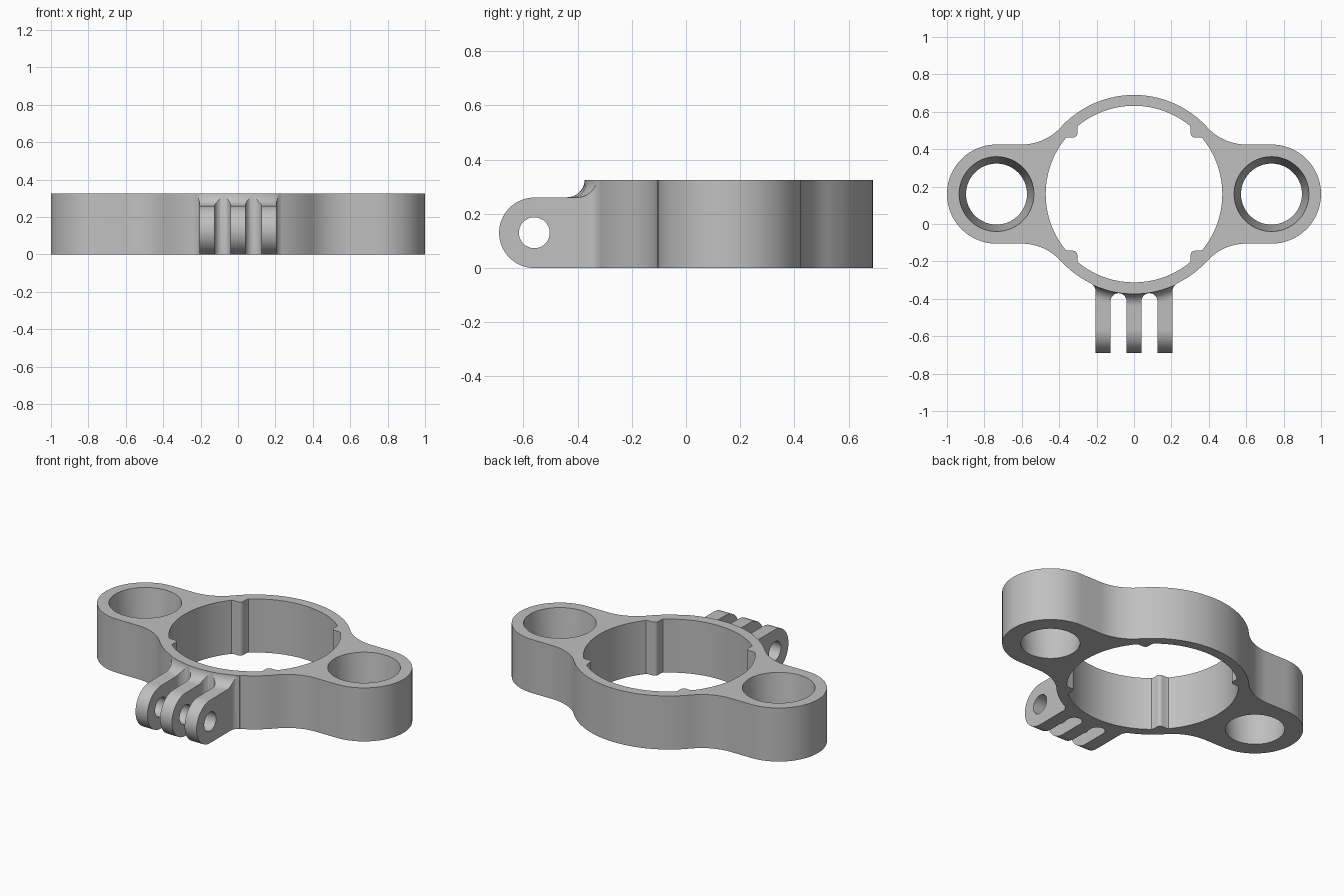
import bpy, bmesh
from math import sin, cos, radians, sqrt, atan2, degrees

if "Cube" in bpy.data.objects:
    bpy.data.objects.remove(bpy.data.objects["Cube"])

HEIGHT = 0.325
RING_Y = 0.16      # centre of the ring in y
RING_R = 0.53
LOBE_X, LOBE_R = 0.735, 0.265

grey = bpy.data.materials.new("plain_grey")
grey.use_nodes = True
grey.diffuse_color = (0.53, 0.53, 0.53, 1)
grey.node_tree.nodes["Principled BSDF"].inputs["Base Color"].default_value = (0.53, 0.53, 0.53, 1)


def arc(cx, cy, r, a0, a1, n):
    """Points on an arc, angles in degrees."""
    steps = [radians(a0 + (a1 - a0) * i / n) for i in range(n + 1)]
    return [(cx + r * cos(a), cy + r * sin(a)) for a in steps]


def circle(cx, cy, r, n=72):
    return arc(cx, cy, r, 0, 360, n)[:-1]


def tidy(points):
    """Drop points that repeat the one before."""
    out = []
    for p in points:
        if not out or abs(p[0] - out[-1][0]) + abs(p[1] - out[-1][1]) > 1e-4:
            out.append(p)
    return out


def mirror_quarter(q):
    """Quarter outline from the x axis to the y axis, made into a full loop."""
    q = tidy(q)
    half = q + [(-x, y) for x, y in reversed(q[:-1])]
    full = half + [(x, -y) for x, y in reversed(half[1:-1])]
    return [(x, y + RING_Y) for x, y in full]


def at_z(points, z):
    return [(x, y, z) for x, y in points]


def solid(name, tubes, normal):
    """Skin each tube of sections, then cap both ends (inner tubes are holes)."""
    bm = bmesh.new()
    caps = [[], []]
    for sections in tubes:
        rings = [[bm.verts.new(p) for p in s] for s in sections]
        for a, b in zip(rings, rings[1:]):
            for i in range(len(a)):
                bm.faces.new((a[i - 1], a[i], b[i], b[i - 1]))
        for cap, ring in zip(caps, (rings[0], rings[-1])):
            cap += [bm.edges.get((ring[i - 1], ring[i])) for i in range(len(ring))]
    for cap in caps:
        bmesh.ops.triangle_fill(bm, edges=cap, use_beauty=True, normal=normal)
    bmesh.ops.recalc_face_normals(bm, faces=bm.faces[:])
    mesh = bpy.data.meshes.new(name)
    bm.to_mesh(mesh)
    bm.free()
    mesh.materials.append(grey)
    obj = bpy.data.objects.new(name, mesh)
    bpy.context.collection.objects.link(obj)
    return obj


def smooth(obj):
    bpy.ops.object.select_all(action='DESELECT')
    obj.select_set(True)
    bpy.context.view_layer.objects.active = obj
    bpy.ops.object.shade_smooth_by_angle(angle=radians(30))


# Outer outline: end lobe, concave blend, ring
blend_x = 0.6
blend_r = (blend_x**2 + LOBE_R**2 - RING_R**2) / (2 * (RING_R - LOBE_R))
blend_y = LOBE_R + blend_r
meet = degrees(atan2(blend_y, blend_x))
outer = mirror_quarter(arc(LOBE_X, 0, LOBE_R, 0, 90, 24)
                       + arc(blend_x, blend_y, blend_r, -90, meet - 180, 14)
                       + arc(0, 0, RING_R, meet, 90, 18))

# Inner outline: round bore with a small rounded rib in each quarter
BORE_R = 0.472
rib = [(0.366, 0.299), (0.354, 0.303)] + arc(0.325, 0.325, 0.022, -90, -180, 6)
rib += [(0.303, 0.354), (0.299, 0.366)]
bore = mirror_quarter(arc(0, 0, BORE_R, 0, 38, 16) + rib + arc(0, 0, BORE_R, 52, 90, 16))

# Body with tapered holes in the lobes
tubes = [[at_z(loop, 0), at_z(loop, HEIGHT)] for loop in (outer, bore)]
for side in (-1, 1):
    tubes.append([at_z(circle(side * LOBE_X, RING_Y, 0.163), 0),
                  at_z(circle(side * LOBE_X, RING_Y, 0.2), HEIGHT)])
body = solid("clamp_body", tubes, (0, 0, 1))

# Plan of the three-prong mount: slots with round ends, flared outer sides
flare_r = 0.05
flare_x = 0.205 + flare_r
flare_y = RING_Y - sqrt((RING_R + flare_r)**2 - flare_x**2)
flare_end = degrees(atan2(RING_Y - flare_y, -flare_x))
half = [(0.04, -0.75)] + arc(0.0825, -0.4125, 0.0425, 180, 0, 16)
half += [(0.125, -0.75), (0.205, -0.75)]
half += arc(flare_x, flare_y, flare_r, 180, flare_end, 8)
half += arc(0, RING_Y, 0.5, -62, -90, 10)
plan = half + [(-x, y) for x, y in reversed(half[:-1])]
mount = solid("three_prong_mount", [[at_z(plan, -0.05), at_z(plan, HEIGHT)]], (0, 0, 1))

# Side shape of the mount: round tip, pivot hole, top blend that follows the ring
side_shape = [(-0.15, 0)] + arc(-0.56, 0.13, 0.13, 270, 90, 32)
side_shape += arc(-0.44, 0.327, 0.066, 270, 360, 10) + [(-0.374, 0.4), (-0.15, 0.4)]


def side_section(x):
    bend = RING_R - sqrt(RING_R**2 - x * x)
    return [(x, y + (bend if -0.45 < y < -0.3 else 0), z) for y, z in side_shape]


stations = [0.3 * i / 12 for i in range(-12, 13)]
pivot = circle(-0.56, 0.13, 0.057, 40)
cutter = solid("mount_side_shape",
               [[side_section(x) for x in stations],
                [[(x, y, z) for y, z in pivot] for x in (stations[0], stations[-1])]],
               (1, 0, 0))
cutter.hide_render = True

# Keep only the volume shared by plan and side shape
trim = mount.modifiers.new("side_trim", 'BOOLEAN')
trim.operation = 'INTERSECT'
trim.solver = 'EXACT'
trim.object = cutter
bpy.context.view_layer.objects.active = mount
bpy.ops.object.modifier_apply(modifier=trim.name)
bpy.data.objects.remove(cutter)

for part in (body, mount):
    smooth(part)
